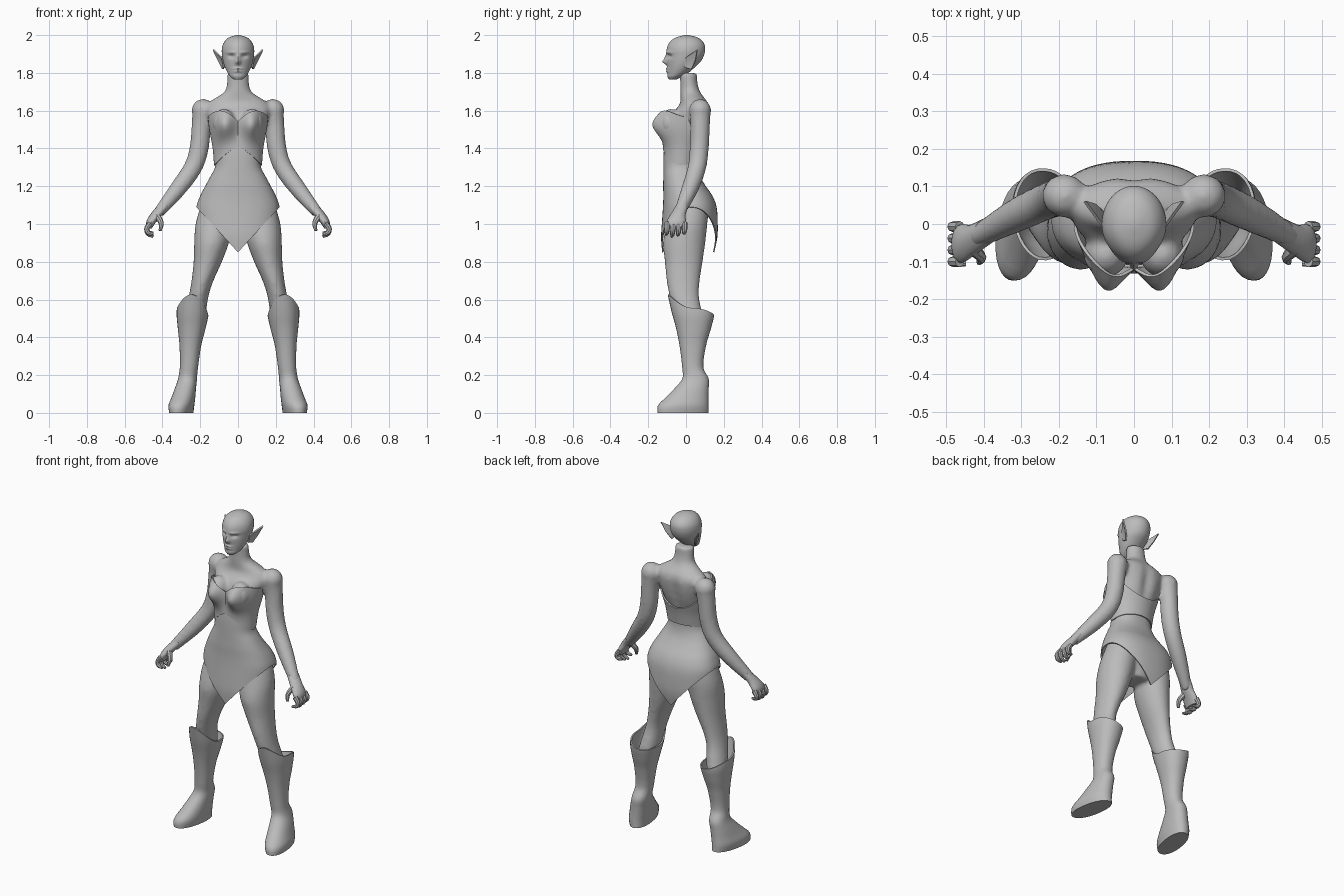
import bpy, bmesh
from math import sin, cos, pi, exp, copysign
from mathutils import Vector, Matrix

if "Cube" in bpy.data.objects:
    bpy.data.objects.remove(bpy.data.objects["Cube"], do_unlink=True)

grey = bpy.data.materials.new("plain_grey")
grey.use_nodes = True
grey.diffuse_color = (0.5, 0.5, 0.5, 1)
grey.node_tree.nodes["Principled BSDF"].inputs["Base Color"].default_value = (0.5, 0.5, 0.5, 1)


def sample(rows, t):
    """Smoothly interpolate rows whose first entry is the parameter."""
    t = min(max(t, rows[0][0]), rows[-1][0])
    i = 0
    while i < len(rows) - 2 and t > rows[i + 1][0]:
        i += 1

    def slope(k, c):
        a, b = rows[max(k - 1, 0)], rows[min(k + 1, len(rows) - 1)]
        return (b[c] - a[c]) / (b[0] - a[0])

    p, q = rows[i], rows[i + 1]
    h = q[0] - p[0]
    u = (t - p[0]) / h
    w = u * u * (3 - 2 * u)
    return [p[c] * (1 - w) + q[c] * w
            + h * u * (1 - u) * ((1 - u) * slope(i, c) - u * slope(i + 1, c))
            for c in range(1, len(p))]


def skin_rings(bm, rings, cap_low=True, cap_high=True):
    n = len(rings[0])
    for a, b in zip(rings, rings[1:]):
        for j in range(n):
            k = (j + 1) % n
            bm.faces.new((a[j], a[k], b[k], b[j]))
    if cap_low:
        bm.faces.new(rings[0][::-1])
    if cap_high:
        bm.faces.new(rings[-1])


def loft(bm, rows, low=None, high=None, steps=20, n=32, power=2.0, warp=None, caps=(True, True)):
    """Upright loft; rows are (z, x, y, half width, half depth). Edges may vary round the ring."""
    low = low or (lambda s, c: rows[0][0])
    high = high or (lambda s, c: rows[-1][0])
    rings = []
    for k in range(steps + 1):
        ring = []
        for j in range(n):
            a = 2 * pi * j / n
            s = copysign(abs(sin(a)) ** (2 / power), sin(a))
            c = copysign(abs(cos(a)) ** (2 / power), cos(a))
            z0, z1 = low(s, c), high(s, c)
            z = z0 + (z1 - z0) * k / steps
            x, y, rx, ry = sample(rows, z)
            v = Vector((x + rx * s, y - ry * c, z))
            if warp:
                warp(v)
            ring.append(bm.verts.new(v))
        rings.append(ring)
    skin_rings(bm, rings, *caps)


def tube(bm, pts, steps=16, n=16):
    """Round limb through points (x, y, z, radius)."""
    rows = [(i, *p) for i, p in enumerate(pts)]
    path = [sample(rows, (len(pts) - 1) * k / steps) for k in range(steps + 1)]
    rings = []
    for k, p in enumerate(path):
        d = Vector(path[min(k + 1, steps)][:3]) - Vector(path[max(k - 1, 0)][:3])
        q = Vector((0, 0, -1)).rotation_difference(d.normalized())
        rings.append([bm.verts.new(Vector(p[:3]) + q @ Vector((cos(a), sin(a), 0)) * p[3])
                      for a in (2 * pi * j / n for j in range(n))])
    skin_rings(bm, rings)


def ball(bm, centre, radii):
    bmesh.ops.create_uvsphere(bm, u_segments=24, v_segments=16, radius=1,
                              matrix=Matrix.Translation(centre) @ Matrix.Diagonal((*radii, 1)))


def mirror(bm):
    new = bmesh.ops.duplicate(bm, geom=bm.verts[:] + bm.edges[:] + bm.faces[:])["geom"]
    bmesh.ops.scale(bm, vec=(-1, 1, 1), verts=[g for g in new if isinstance(g, bmesh.types.BMVert)])


def finish(name, bm, thickness=0, remesh=0):
    bmesh.ops.recalc_face_normals(bm, faces=bm.faces[:])
    mesh = bpy.data.meshes.new(name)
    bm.to_mesh(mesh)
    bm.free()
    mesh.materials.append(grey)
    ob = bpy.data.objects.new(name, mesh)
    bpy.context.collection.objects.link(ob)
    bpy.ops.object.select_all(action='DESELECT')
    ob.select_set(True)
    bpy.context.view_layer.objects.active = ob
    if thickness:
        ob.modifiers.new("thickness", 'SOLIDIFY').thickness = thickness
    if remesh:
        m = ob.modifiers.new("fuse", 'REMESH')
        m.mode, m.voxel_size = 'VOXEL', remesh
        m = ob.modifiers.new("relax", 'SMOOTH')
        m.factor, m.iterations = 0.5, 6
    for m in list(ob.modifiers):
        bpy.ops.object.modifier_apply(modifier=m.name)
    bpy.ops.object.shade_smooth_by_angle(angle=0.75)
    return ob


def bump(d, width):
    return exp(-(d / width) ** 2)


# Body: legs, arms and bust mirrored, then fused with the torso and neck
bm = bmesh.new()
loft(bm, [(0.4, 0.25, 0.04, 0.05, 0.06), (0.5, 0.23, 0.02, 0.056, 0.072),
          (0.62, 0.208, -0.01, 0.052, 0.078), (0.7, 0.188, -0.015, 0.058, 0.088),
          (0.8, 0.16, -0.012, 0.075, 0.1), (0.9, 0.14, -0.01, 0.092, 0.112),
          (1.0, 0.125, 0.005, 0.1, 0.108), (1.12, 0.09, 0.02, 0.1, 0.1)])
tube(bm, [(0.185, 0.075, 1.6, 0.057), (0.194, 0.075, 1.52, 0.052), (0.206, 0.07, 1.4, 0.051),
          (0.238, 0.058, 1.3, 0.049), (0.315, 0.022, 1.19, 0.045), (0.42, -0.035, 1.06, 0.03)])
ball(bm, (0.185, 0.075, 1.602), (0.06, 0.058, 0.06))
ball(bm, (0.075, -0.08, 1.535), (0.06, 0.062, 0.075))
mirror(bm)


def spine(v):
    if v.y > 0:
        v.y -= 0.018 * bump(v.x, 0.03) * bump(v.z - 1.53, 0.11)


loft(bm, [(0.93, 0, 0.01, 0.08, 0.07), (1.1, 0, 0.02, 0.18, 0.11), (1.2, 0, -0.01, 0.15, 0.095),
          (1.3, 0, -0.025, 0.11, 0.085), (1.4, 0, -0.015, 0.118, 0.09), (1.5, 0, 0.01, 0.14, 0.1),
          (1.58, 0, 0.025, 0.165, 0.1), (1.635, 0, 0.045, 0.165, 0.077),
          (1.67, 0, 0.035, 0.115, 0.064), (1.7, 0, 0.022, 0.07, 0.053),
          (1.75, 0, 0.015, 0.058, 0.046), (1.8, 0, 0.012, 0.056, 0.046)],
     steps=40, n=48, warp=spine)
finish("body", bm, remesh=0.011)


# Head with brow, nose, lips and eye sockets
def face(v):
    if v.y < 0:
        v.x *= 1 - 1.3 * v.y * v.y / 0.1
        f = min(1, -v.y / 0.06)
        v.y -= f * bump(v.x, 0.012) * (0.02 * bump(v.z - 1.858, 0.014) + 0.01 * bump(v.z - 1.88, 0.018))
        v.y -= f * bump(v.x, 0.022) * (0.009 * bump(v.z - 1.822, 0.006) + 0.008 * bump(v.z - 1.808, 0.006))
        v.y += f * 0.012 * bump(abs(v.x) - 0.034, 0.016) * bump(v.z - 1.888, 0.011)
        v.y -= f * 0.006 * bump(abs(v.x) - 0.035, 0.022) * bump(v.z - 1.908, 0.008)


bm = bmesh.new()
loft(bm, [(1.765, 0, -0.07, 0.024, 0.02), (1.78, 0, -0.06, 0.043, 0.038),
          (1.8, 0, -0.043, 0.056, 0.055), (1.83, 0, -0.026, 0.07, 0.073),
          (1.86, 0, -0.012, 0.079, 0.09), (1.89, 0, -0.004, 0.084, 0.098),
          (1.92, 0, -0.001, 0.086, 0.102), (1.95, 0, 0.002, 0.08, 0.096),
          (1.975, 0, 0.003, 0.064, 0.077), (1.99, 0, 0.004, 0.043, 0.051),
          (2.0, 0, 0.004, 0.01, 0.012)], steps=64, n=64, warp=face)
finish("head", bm)

# Pointed ears
bm = bmesh.new()
rim = [bm.verts.new(p) for p in ((0.07, -0.006, 1.83), (0.08, -0.004, 1.88), (0.128, 0.062, 1.925),
                                 (0.1, 0.053, 1.865), (0.076, 0.03, 1.82))]
hollow = bm.verts.new((0.08, 0.03, 1.862))
for a, b in zip(rim, rim[1:] + rim[:1]):
    bm.faces.new((a, b, hollow))
mirror(bm)
finish("ears", bm, thickness=0.008)

# Hands with curled fingers
bm = bmesh.new()
loft(bm, [(0.975, 0.47, -0.055, 0.012, 0.045), (1.01, 0.46, -0.052, 0.026, 0.052),
          (1.05, 0.432, -0.042, 0.033, 0.04), (1.1, 0.39, -0.018, 0.034, 0.034)], steps=8, n=16)
for i in range(4):
    y = -0.1 + 0.031 * i
    drop = 0.012 * abs(i - 1.2)
    tube(bm, [(0.464, y, 1.005, 0.015), (0.483, y, 0.975, 0.014),
              (0.474, y - 0.003, 0.945 + drop / 2, 0.012), (0.448, y - 0.006, 0.931 + drop, 0.007)],
         steps=8, n=8)
tube(bm, [(0.43, -0.065, 1.045, 0.018), (0.407, -0.088, 1.005, 0.014), (0.412, -0.102, 0.965, 0.008)],
     steps=8, n=8)
mirror(bm)
finish("hands", bm)


# Strapless bodice with a heart-shaped neckline
def cups(v):
    if v.y < 0:
        v.y -= 0.085 * bump(abs(v.x) - 0.075, 0.06) * bump(v.z - 1.53, 0.08)


bm = bmesh.new()
loft(bm, [(1.3, 0, -0.028, 0.126, 0.1), (1.4, 0, -0.015, 0.134, 0.106),
          (1.5, 0, 0.005, 0.152, 0.113), (1.6, 0, 0.015, 0.165, 0.116)],
     low=lambda s, c: 1.41 - 0.1 * abs(s) ** 1.3 if c > 0 else 1.31 + 0.02 * abs(c),
     high=lambda s, c: (1.545 + 0.055 * sin(pi / 2 * abs(s) / 0.58)) if c > 0 else 1.568 - 0.13 * abs(c),
     steps=20, n=80, warp=cups, caps=(False, False))
finish("bodice", bm, thickness=0.008)

# Skirt fitted at the waist, with pointed front and back panels
bm = bmesh.new()
loft(bm, [(0.85, 0, 0.012, 0.22, 0.138), (0.93, 0, 0.017, 0.22, 0.149), (1.0, 0, 0.02, 0.22, 0.148),
          (1.09, 0, 0.02, 0.22, 0.142), (1.15, 0, 0.01, 0.2, 0.13), (1.2, 0, -0.008, 0.174, 0.113),
          (1.25, 0, -0.022, 0.147, 0.098), (1.3, 0, -0.028, 0.122, 0.092),
          (1.36, 0, -0.027, 0.118, 0.092), (1.42, 0, -0.02, 0.12, 0.095)],
     low=lambda s, c: 0.85 + 0.24 * abs(s), steps=30, n=64, power=2.35, caps=(False, False))
finish("skirt", bm, thickness=0.007)


# Tall boots with peaked cuffs and toes turned out
def toe_out(v):
    v.x -= 0.15 * v.y * max(0, 1 - v.z / 0.2)


bm = bmesh.new()
loft(bm, [(0, 0.298, -0.015, 0.06, 0.135), (0.04, 0.298, -0.014, 0.066, 0.134),
          (0.08, 0.29, 0.005, 0.062, 0.114), (0.13, 0.28, 0.03, 0.056, 0.09),
          (0.18, 0.268, 0.05, 0.05, 0.07), (0.24, 0.26, 0.036, 0.048, 0.056),
          (0.36, 0.252, 0.036, 0.058, 0.071), (0.45, 0.245, 0.04, 0.074, 0.093),
          (0.53, 0.24, 0.037, 0.085, 0.112), (0.63, 0.235, 0.015, 0.08, 0.113)],
     high=lambda s, c: 0.535 + 0.02 * s + (0.09 * c * c if c > 0 else -0.02 * c * c),
     steps=36, n=32, power=2.2, warp=toe_out, caps=(True, False))
mirror(bm)
finish("boots", bm, thickness=0.008)
